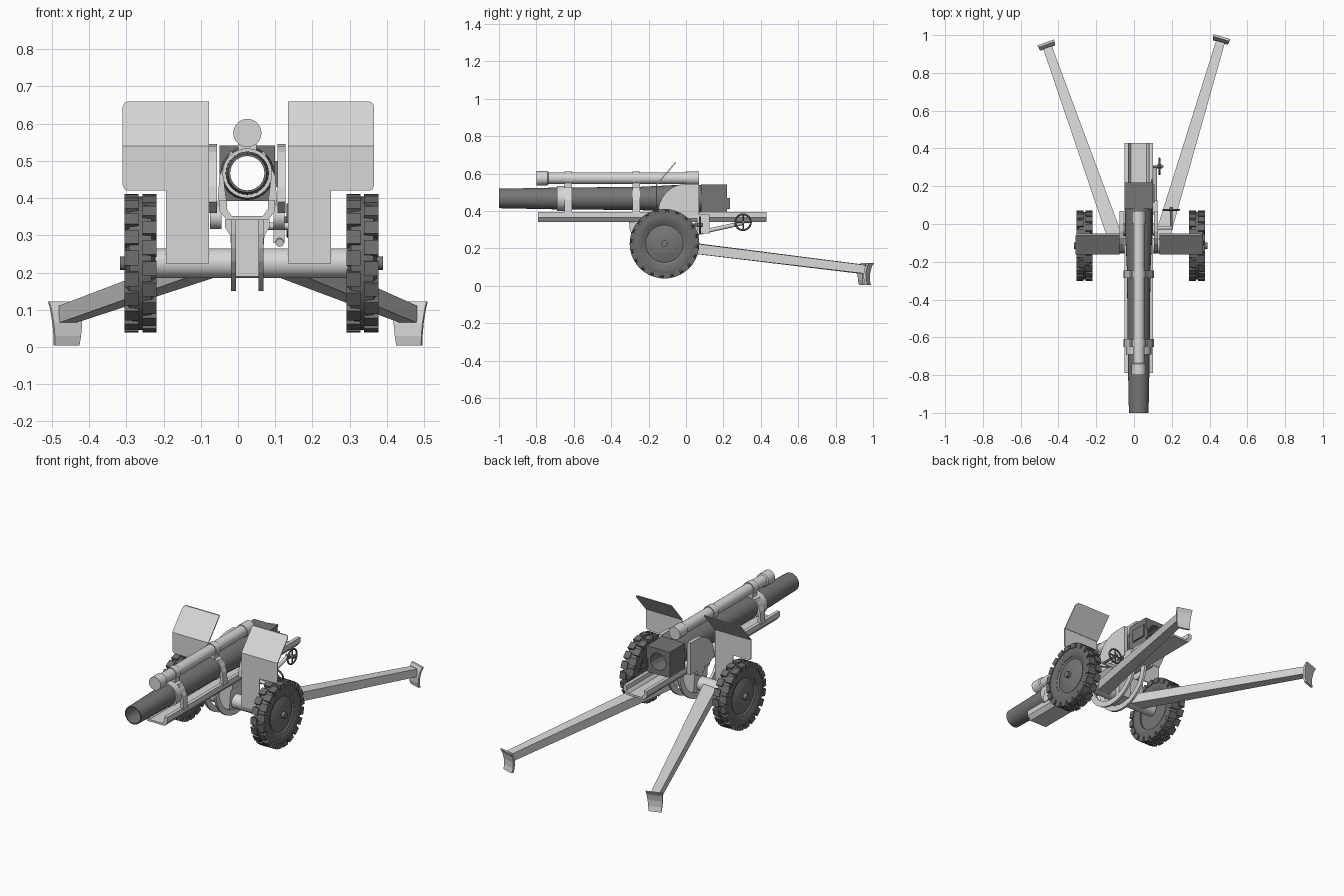
import bpy, bmesh, math
from mathutils import Vector, Matrix

if "Cube" in bpy.data.objects:
    bpy.data.objects.remove(bpy.data.objects["Cube"])

CX = 0.025          # gun centre line
BORE_Z = 0.467
AXLE = Vector((0.036, -0.115, 0.225))


def material(name, value):
    m = bpy.data.materials.new(name)
    m.use_nodes = True
    colour = (value, value, value, 1)
    m.diffuse_color = colour
    m.node_tree.nodes["Principled BSDF"].inputs["Base Color"].default_value = colour
    return m


LIGHT = material("light grey paint", 0.68)
DARK = material("dark grey steel", 0.18)
RUBBER = material("tyre grey", 0.15)


def finish(name, bm, mat, smooth=False):
    bmesh.ops.remove_doubles(bm, verts=bm.verts, dist=1e-5)
    bmesh.ops.recalc_face_normals(bm, faces=bm.faces)
    me = bpy.data.meshes.new(name)
    bm.to_mesh(me)
    bm.free()
    me.materials.append(mat)
    ob = bpy.data.objects.new(name, me)
    bpy.context.collection.objects.link(ob)
    if smooth:
        bpy.ops.object.select_all(action='DESELECT')
        ob.select_set(True)
        bpy.context.view_layer.objects.active = ob
        bpy.ops.object.shade_smooth_by_angle(angle=math.radians(35))
    return ob


def skin(name, rings, mat, closed=False, caps=False, smooth=False):
    """Join successive rings of points with quads."""
    bm = bmesh.new()
    vs = [[bm.verts.new(p) for p in ring] for ring in rings]
    n = len(vs[0])
    for k in range(len(vs) if closed else len(vs) - 1):
        a, b = vs[k], vs[(k + 1) % len(vs)]
        for i in range(n):
            j = (i + 1) % n
            bm.faces.new((a[i], a[j], b[j], b[i]))
    if caps:
        bm.faces.new(vs[0])
        bm.faces.new(vs[-1])
    return finish(name, bm, mat, smooth)


def prism(name, pts, axis, a, b, mat):
    """Extrude a 2D outline along the x or y axis."""
    def place(p, t):
        return (t, p[0], p[1]) if axis == 'x' else (p[0], t, p[1])
    return skin(name, [[place(p, t) for p in pts] for t in (a, b)], mat, caps=True)


def box(name, lo, hi, mat):
    outline = [(lo[0], lo[2]), (hi[0], lo[2]), (hi[0], hi[2]), (lo[0], hi[2])]
    return prism(name, outline, 'y', lo[1], hi[1], mat)


def lathe(name, profile, origin, axis, mat, seg=24, closed=False):
    """Spin (distance, radius) pairs about an axis."""
    rot = Vector(axis).to_track_quat('Z', 'Y')
    rings = []
    for t, r in profile:
        rings.append([Vector(origin) + rot @ Vector((r * math.cos(2 * math.pi * i / seg),
                      r * math.sin(2 * math.pi * i / seg), t)) for i in range(seg)])
    return skin(name, rings, mat, closed, smooth=True)


def rod(name, a, b, r, mat, seg=12):
    d = Vector(b) - Vector(a)
    return lathe(name, [(0, 0), (0, r), (d.length, r), (d.length, 0)], a, d, mat, seg)


Y = (0, 1, 0)

# Barrel with open bore
lathe("barrel", [(-1, .052), (-.7, .058), (-.25, .062), (-.05, .072), (.09, .072),
                 (.09, .047), (-1, .046)], (CX, 0, BORE_Z), Y, DARK, 28, True)

# Square breech ring around the bore
dirs = [(math.cos(math.pi * i / 8), math.sin(math.pi * i / 8)) for i in range(16)]
round_ring = [(c * .05, s * .05) for c, s in dirs]
square_ring = [(c * .075 / max(abs(c), abs(s)), s * .075 / max(abs(c), abs(s))) for c, s in dirs]
skin("breech", [[(CX + u, y, BORE_Z + w) for u, w in ring] for ring, y in
                ((round_ring, .08), (square_ring, .08), (square_ring, .22), (round_ring, .22))],
     DARK, closed=True)
box("breech_side_plate", (.1, .115, .43), (.108, .21, .5), DARK)
box("breech_block_lever", (.09, .215, .41), (.1, .235, .47), DARK)

# Recoil cylinder above the barrel
lathe("recoil_cylinder", [(-.8, 0), (-.8, .038), (-.74, .038), (-.735, .031), (0, .031),
                          (0, .036), (.07, .036), (.07, 0)], (CX, 0, .575), Y, LIGHT, 20)

# Clamps joining barrel, recoil cylinder and cradle
for label, a, b in (("front", -.69, -.61), ("rear", -.285, -.245)):
    lathe(label + "_barrel_clamp", [(a, .055), (a, .067), (b, .067), (b, .055)],
          (CX, 0, BORE_Z), Y, LIGHT, 24, True)
    lathe(label + "_cylinder_clamp", [(b - .04, .028), (b - .04, .036), (b, .036), (b, .028)],
          (CX, 0, .575), Y, LIGHT, 20, True)
    box(label + "_clamp_saddle", (CX - .025, b - .04, .527), (CX + .025, b, .555), LIGHT)
    for s in (-1, 1):
        leg = [(.035, .518), (.045, .527), (.075, .46), (.08, .385), (.055, .385), (.064, .455)]
        prism(label + "_clamp_leg", [(CX + s * u, z) for u, z in leg], 'y', b - .04, b, LIGHT)

# Long open cradle trough
half = [(.075, .395), (.075, .365), (.055, .341)]
inner = [(.042, .352), (.055, .37), (.055, .395)]
outline = [(CX + u, z) for u, z in half] + [(CX - u, z) for u, z in reversed(half)]
outline += [(CX - u, z) for u, z in reversed(inner)] + [(CX + u, z) for u, z in inner]
prism("cradle", outline, 'y', -.79, .43, LIGHT)

# Curved cheek plates, trunnion discs and shields on both sides
cheek = [(-.15, .39)]
cheek += [(-.15 * math.cos(t), .39 + .155 * math.sin(t)) for t in
          [math.radians(a) for a in range(15, 91, 15)]]
cheek += [(.07, .545), (.07, .36), (-.1, .36)]
lower = [(.106, .225), (.222, .225), (.222, .42), (.325, .42), (.333, .424), (.338, .434),
         (.338, .54), (.106, .54)]
upper = [(.106, .54), (.338, .54), (.338, .646), (.333, .656), (.323, .66), (.106, .66)]
for s, side in ((1, "left"), (-1, "right")):
    prism(side + "_cheek", cheek, 'x', CX + s * .081, CX + s * .103, LIGHT)
    rod(side + "_trunnion_disc", (CX + s * .07, -.03, .35), (CX + s * .1, -.03, .35), .033, LIGHT, 20)
    prism(side + "_shield_lower", [(.028 + s * u, z) for u, z in lower], 'y', -.161, -.155, LIGHT)
    top = prism(side + "_shield_upper", [(.028 + s * u, z) for u, z in upper], 'y', -.161, -.153, LIGHT)
    for v in top.data.vertices:
        v.co.y += (v.co.z - .54) * .85

# Axle and central pivot
rod("axle", AXLE - Vector((.26, 0, 0)), AXLE + Vector((.26, 0, 0)), .04, LIGHT, 24)
pivot = [(.06, .342), (.06, .322), (.046, .3), (.038, .19)]
prism("pivot_bracket", [(CX + u, z) for u, z in pivot] + [(CX - u, z) for u, z in reversed(pivot)],
      'y', -.17, -.05, LIGHT)

# Elevating arcs below the cradle
angles = [math.radians(a) for a in range(180, 361, 12)]
arc = [(-.11 + .195 * math.cos(t), .345 + .195 * math.sin(t)) for t in angles]
arc += [(-.11 + .162 * math.cos(t), .345 + .162 * math.sin(t)) for t in reversed(angles)]
for s in (-1, 1):
    prism("elevating_arc", arc, 'x', CX + s * .03, CX + s * .044, LIGHT)

# Wheels with staggered tread lugs
tyre = [(-.03, .112), (-.038, .13), (-.04, .155), (-.03, .176), (0, .18),
        (.03, .176), (.04, .155), (.038, .13), (.03, .112)]
for s, side in ((1, "left"), (-1, "right")):
    hub = AXLE + Vector((s * .298, 0, 0))
    lathe(side + "_tyre", tyre, hub, (s, 0, 0), RUBBER, 40, True)
    lathe(side + "_wheel_disc", [(-.02, 0), (-.02, .115), (.03, .115), (.022, .1), (.032, .065),
                                 (.036, .05), (.036, 0)], hub, (s, 0, 0), DARK, 32)
    rod(side + "_hub_cap", hub, hub + Vector((s * .055, 0, 0)), .018, DARK, 12)
    bm = bmesh.new()
    for row in (-1, 1):
        for i in range(20):
            turn = Matrix.Rotation(2 * math.pi * (i + row * .25) / 20, 4, 'X')
            place = Matrix.Translation((row * .024, 0, .171))
            size = Matrix.Diagonal((.038, .04, .029, 1))
            bmesh.ops.create_cube(bm, size=1, matrix=Matrix.Translation(hub) @ turn @ place @ size)
    finish(side + "_tread_lugs", bm, RUBBER)

# Split trails with curved spades
for s, side, end_y in ((1, "left", .965), (-1, "right", .935)):
    root, tip = Vector((CX + s * .115, -.1, .218)), Vector((s * .458, end_y, .088))
    run = tip - root
    across = Vector((run.y, -run.x, 0)).normalized()
    rings = []
    for p, w, h in ((root, .04, .028), (tip, .024, .023)):
        rings.append([p + across * (u * w) + Vector((0, 0, v * h))
                      for u, v in ((-1, -1), (1, -1), (1, 1), (-1, 1))])
    skin(side + "_trail", rings, LIGHT, caps=True)
    curve = [(.016, .122), (.004, .1), (-.004, .065), (-.004, .03), (.002, .004)]
    spade = prism(side + "_spade", curve + [(y + .012, z) for y, z in reversed(curve)],
                  'x', -.046, .046, LIGHT)
    for v in spade.data.vertices:
        v.co.x *= .75 + 2 * v.co.z
    spade.location = (tip.x, tip.y, 0)
    spade.rotation_euler.z = math.atan2(across.y, across.x)


# Handwheels and their shafts
def handwheel(name, centre, axis, r):
    rot = Vector(axis).to_track_quat('Z', 'Y')
    centre = Vector(centre)
    rim = [(.005 * math.cos(math.pi * i / 4), r + .005 * math.sin(math.pi * i / 4)) for i in range(8)]
    lathe(name + "_rim", rim, centre, axis, DARK, 24, True)
    for i in range(4):
        t = math.pi * i / 2
        rod(name + "_spoke", centre, centre + rot @ Vector((r * math.cos(t), r * math.sin(t), 0)),
            .004, DARK, 8)
    rod(name + "_hub", centre - Vector(axis) * .012, centre + Vector(axis) * .012, .01, DARK)


handwheel("elevation_handwheel", (.135, .305, .34), (1, 0, 0), .042)
rod("elevation_spindle", (.095, .305, .34), (.155, .305, .34), .006, DARK)
rod("elevation_shaft", (.112, .05, .28), (.112, .3, .335), .011, LIGHT)
handwheel("traverse_handwheel", (.197, .075, .325), (0, 1, 0), .042)
rod("traverse_spindle", (.197, -.03, .325), (.197, .09, .325), .007, DARK)
rod("traverse_shaft", (.05, -.02, .325), (.2, -.02, .325), .01, LIGHT)
box("gear_housing", (.095, .06, .28), (.125, .125, .38), LIGHT)
